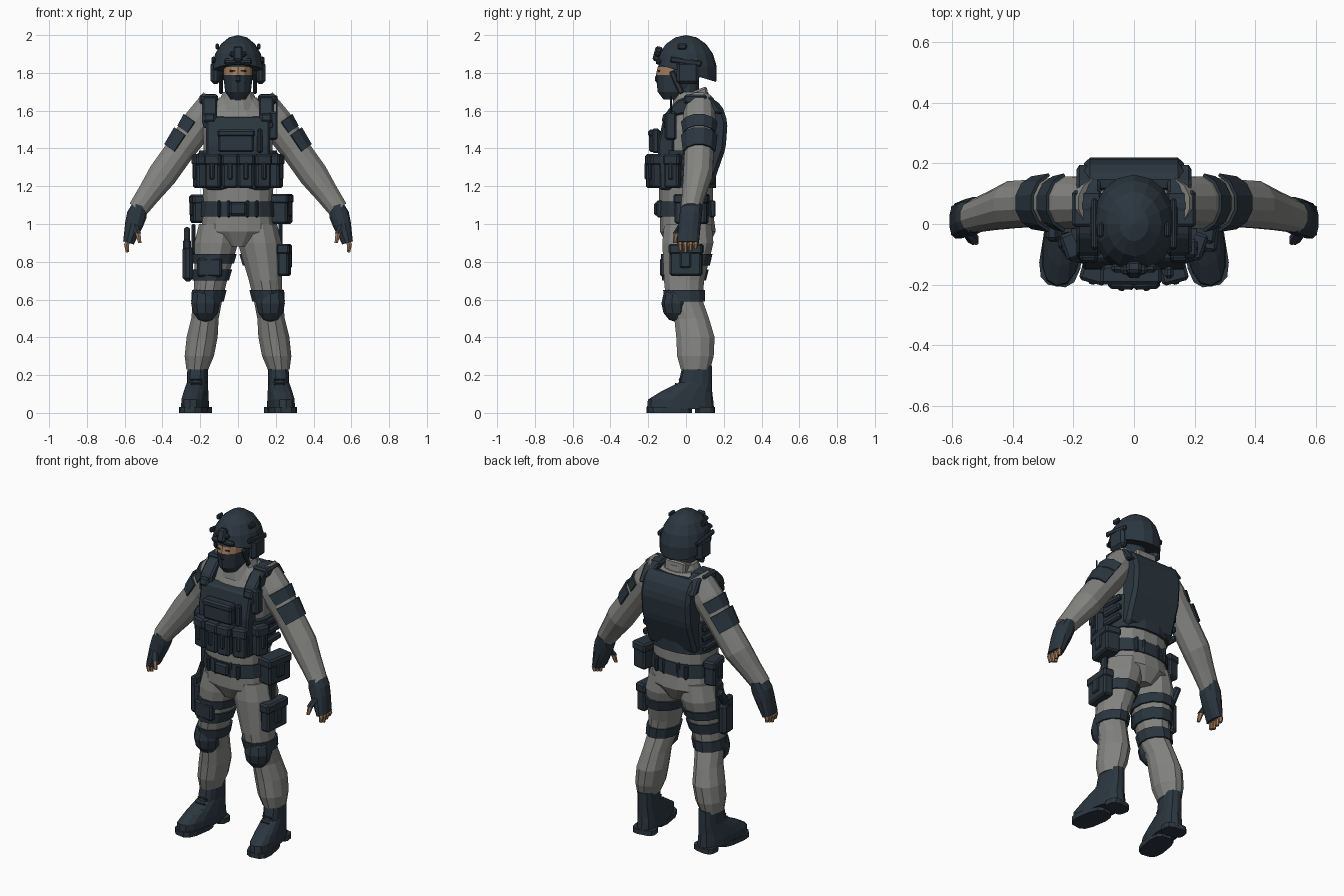
import bpy, bmesh
from math import cos, sin, pi, radians, copysign
from mathutils import Matrix, Vector

cube = bpy.data.objects.get("Cube")
if cube:
    bpy.data.objects.remove(cube, do_unlink=True)


def material(name, red, green, blue):
    m = bpy.data.materials.new(name)
    m.use_nodes = True
    m.diffuse_color = (red, green, blue, 1)
    bsdf = m.node_tree.nodes["Principled BSDF"]
    bsdf.inputs["Base Color"].default_value = m.diffuse_color
    bsdf.inputs["Roughness"].default_value = .9
    return m


GREY = material("grey cloth", .23, .23, .22)
DARK = material("dark navy gear", .024, .037, .05)
SKIN = material("skin", .36, .2, .11)


def finish(name, bm, mat):
    bmesh.ops.recalc_face_normals(bm, faces=bm.faces)
    mesh = bpy.data.meshes.new(name)
    bm.to_mesh(mesh)
    bm.free()
    mesh.materials.append(mat)
    obj = bpy.data.objects.new(name, mesh)
    bpy.context.collection.objects.link(obj)
    return obj


def oval_point(ring, axis, angle, power):
    """Point on a rounded-square oval; axis is the direction of its width."""
    x, y, z, width, depth = ring
    c, s = cos(angle), sin(angle)
    across = axis * width * copysign(abs(c) ** power, c)
    return Vector((x, y, z)) + across + Vector((0, depth * copysign(abs(s) ** power, s), 0))


def loft(name, rings, mat, sides=12, power=1, side=1, follow=False, keep=None, turn=Matrix()):
    """Skin over ovals (x, y, z, width, depth); keep leaves an open patch by face normal."""
    bm, loops = bmesh.new(), []
    for i, ring in enumerate(rings):
        axis = Vector((1, 0, 0))
        if follow:
            a, b = rings[max(i - 1, 0)], rings[min(i + 1, len(rings) - 1)]
            axis = Vector((b[2] - a[2], 0, a[0] - b[0])).normalized()
        points = [turn @ oval_point(ring, axis, 2 * pi * (k + .5) / sides, power) for k in range(sides)]
        loops.append([bm.verts.new((p.x * side, p.y, p.z)) for p in points])
    for a, b in zip(loops, loops[1:]):
        for k in range(sides):
            bm.faces.new((a[k - 1], a[k], b[k], b[k - 1]))
    caps = [bm.faces.new(loops[0]), bm.faces.new(loops[-1])]
    if keep:
        bmesh.ops.recalc_face_normals(bm, faces=bm.faces)
        unwanted = [f for f in bm.faces if f in caps or not keep(f.normal)]
        bmesh.ops.delete(bm, geom=unwanted, context="FACES")
    obj = finish(name, bm, mat)
    if keep:
        obj.modifiers.new("Thickness", "SOLIDIFY").thickness = .01
    return obj


def stack(name, rows, mat, **options):
    """Centred loft from rows of (z, y, width, depth)."""
    return loft(name, [(0, y, z, width, depth) for z, y, width, depth in rows], mat, **options)


def egg(name, center, size, segments, cut=None):
    """Faceted ellipsoid, optionally cut off below a sloping plane."""
    bm = bmesh.new()
    bmesh.ops.create_uvsphere(bm, u_segments=segments, v_segments=segments // 2 + 1, radius=1)
    bm.transform(Matrix.Translation(center) @ Matrix.Diagonal((*size, 1)))
    if cut:
        geom = bm.verts[:] + bm.edges[:] + bm.faces[:]
        bmesh.ops.bisect_plane(bm, geom=geom, plane_co=center, plane_no=cut, clear_inner=True)
        bmesh.ops.holes_fill(bm, edges=bm.edges[:])
    return finish(name, bm, DARK)


def box(name, center, size, bevel=.01, turn=0, lean=0):
    """Bevelled box, turned about z and leaned about x in degrees."""
    bm = bmesh.new()
    bmesh.ops.create_cube(bm, size=1)
    bmesh.ops.scale(bm, vec=size, verts=bm.verts)
    bmesh.ops.bevel(bm, geom=bm.edges[:], offset=min(bevel, min(size) / 3), segments=1, affect="EDGES")
    rotation = Matrix.Rotation(radians(turn), 4, "Z") @ Matrix.Rotation(radians(lean), 4, "X")
    bm.transform(Matrix.Translation(center) @ rotation)
    return finish(name, bm, DARK)


def pouch(name, center, size, turn=0):
    """Box with an overhanging lid and a closing tab."""
    width, depth, height = size
    center = Vector(center)
    outward = Matrix.Rotation(radians(turn), 3, "Z") @ Vector((0, -depth / 2, 0))
    box(name, center, size, turn=turn)
    box(name + "_lid", center + Vector((0, 0, height / 3)), (width + .01, depth + .01, height / 3), turn=turn)
    box(name + "_tab", center + outward, (width / 3, .02, height / 2), turn=turn)


def prism(name, outline, left, right, bevel):
    """Side profile of (y, z) points pushed across x."""
    bm = bmesh.new()
    face = bm.faces.new([bm.verts.new((left, y, z)) for y, z in outline])
    pushed = bmesh.ops.extrude_face_region(bm, geom=[face])["geom"]
    moved = [v for v in pushed if isinstance(v, bmesh.types.BMVert)]
    bmesh.ops.translate(bm, vec=(right - left, 0, 0), verts=moved)
    bmesh.ops.recalc_face_normals(bm, faces=bm.faces)
    bmesh.ops.bevel(bm, geom=bm.edges[:], offset=bevel, segments=1, affect="EDGES")
    return finish(name, bm, DARK)


# Shirt, collar and belt
squarish = dict(sides=16, power=.85)
stack("torso", [(.88, .01, .07, .11), (.96, .01, .2, .15), (1.1, 0, .18, .14), (1.3, .01, .18, .14),
                (1.5, .03, .19, .14), (1.6, .05, .18, .12), (1.67, .04, .1, .09)], GREY, **squarish)
stack("collar", [(1.6, .03, .13, .11), (1.66, .03, .1, .1), (1.7, .03, .08, .09)], GREY)
prism("collar_back", [(.03, 1.66), (.12, 1.66), (.11, 1.73), (.03, 1.7)], -.07, .07, .01).data.materials[0] = GREY
stack("shirt_hem", [(1.1, 0, .185, .145), (1.19, 0, .19, .145)], GREY, **squarish)
stack("belt", [(1.04, 0, .2, .155), (1.12, 0, .195, .15)], DARK, **squarish)
box("buckle", (0, -.155, 1.08), (.09, .03, .07))
for x in (-.1, -.05, .05, .1):
    for y in (-.14, .14):
        box("belt_keeper", (x, y, 1.08), (.02, .03, .09))

# Armour vest
stack("cummerbund", [(1.19, .01, .195, .15), (1.39, .01, .21, .155)], DARK, **squarish)
prism("front_carrier", [(-.07, 1.18), (-.14, 1.18), (-.15, 1.42), (-.12, 1.56), (-.06, 1.57)], -.17, .17, .01)
prism("back_carrier", [(.08, 1.2), (.14, 1.2), (.21, 1.4), (.22, 1.54), (.19, 1.63), (.13, 1.67), (.08, 1.6)],
      -.165, .165, .02)
box("admin_pouch", (-.01, -.165, 1.44), (.19, .06, .12))
box("admin_flap", (-.01, -.17, 1.48), (.2, .06, .04))
box("chest_knife", (.115, -.16, 1.44), (.03, .04, .13))
box("radio", (.185, -.08, 1.52), (.05, .06, .15))
box("radio_antenna", (.205, -.08, 1.63), (.01, .01, .1))
for i in (-1, 1):
    for x, y, angle in ((.04, -.18, 3), (.13, -.16, 15), (.2, -.07, 70)):
        pouch("magazine_pouch", (i * x, y, 1.28), (.08, .06, .18), i * angle)
    for row in range(3):
        box("side_webbing", (i * .2, .05, 1.24 + row * .06), (.03, .14, .04))
    prism("shoulder_strap", [(-.12, 1.5), (-.1, 1.6), (-.04, 1.66), (.06, 1.69), (.14, 1.67), (.2, 1.58),
                             (.05, 1.6), (-.06, 1.57)], i * .11, i * .19, .01)
    box("strap_pad", (i * .155, .05, 1.66), (.1, .12, .05))
    box("strap_buckle", (i * .15, -.11, 1.56), (.06, .03, .05), lean=-15)

# Belt pouches
pouch("left_hip_pouch", (.23, .03, 1.08), (.17, .09, .16), 80)
pouch("right_hip_pouch", (-.21, .03, 1.08), (.12, .07, .15), -80)

# Head and mask, with bare skin around the eyes
head = stack("head", [(1.66, -.07, .04, .05), (1.7, -.06, .07, .09), (1.79, -.04, .08, .12),
                      (1.83, -.04, .08, .11), (1.9, -.02, .08, .1)], DARK, sides=14)
head.data.materials.append(SKIN)
for face in head.data.polygons:
    if 1.79 < face.center.z < 1.83 and face.center.y < -.06:
        face.material_index = 1
stack("neck", [(1.6, 0, .06, .07), (1.8, 0, .06, .07)], DARK)
box("nose_cover", (0, -.15, 1.77), (.03, .03, .04))

# Helmet
egg("helmet", (0, 0, 1.8), (.14, .165, .2), 16, cut=(0, .3, 1))
box("helmet_mount", (0, -.15, 1.9), (.05, .04, .08), lean=-15)
box("helmet_mount_bar", (0, -.15, 1.9), (.09, .03, .03), lean=-15)
box("helmet_brim", (0, -.145, 1.86), (.15, .03, .03))
for i in (-1, 1):
    box("eye", (i * .03, -.145, 1.81), (.03, .008, .008), turn=i * 12)
    box("ear_cup", (i * .12, .01, 1.8), (.05, .12, .12), bevel=.02)
    box("helmet_rail", (i * .13, 0, 1.86), (.02, .17, .03), lean=-8)
    box("helmet_patch", (i * .11, -.02, 1.94), (.02, .05, .03))
    box("chin_strap", (i * .09, -.05, 1.75), (.02, .03, .13), lean=25)


def arm_ring(x, radius):
    """Arm cross-section; the forearm bends forward past the elbow."""
    return (x, .07 - max(0, x - .38) * .3, 1.82 - 1.4 * x, radius, radius)


def leg_ring(z, y, radius):
    """Leg cross-section on a line that spreads toward the foot."""
    return (.25 - .15 * z, y, z, radius, radius + .02)


sleeve = [arm_ring(*row) for row in ((.12, .08), (.2, .09), (.3, .08), (.4, .08), (.47, .065), (.53, .055))]
trousers = [leg_ring(*row) for row in ((1, .01, .11), (.9, .01, .12), (.7, -.01, .09), (.6, -.01, .08),
                                       (.5, .03, .075), (.4, .05, .085), (.3, .05, .08), (.23, .05, .06))]
palm = [(.52 + i * .015, .03 - i * .005, 1.1 - i * .05, radius, .06)
        for i, radius in enumerate((.04, .055, .05, .04, .03))]


def strap(name, top, bottom, **options):
    """Band that hugs the leg between two heights."""
    def hug(z):
        for a, b in zip(trousers, trousers[1:]):
            if a[2] >= z >= b[2]:
                ring = Vector(a).lerp(Vector(b), (a[2] - z) / (a[2] - b[2]))
                return (*ring[:3], ring[3] + .01, ring[4] + .01)
    return loft(name, [hug(top), hug(bottom)], DARK, **options)


# Arms, hands, legs and boots, the same on both sides
for side, word in ((1, "left_"), (-1, "right_")):
    limb = dict(side=side, follow=True)
    loft(word + "sleeve", sleeve, GREY, **limb)
    for start, end in ((.21, .25), (.26, .32)):
        loft(word + "arm_patch", [arm_ring(start, .1), arm_ring(end, .09)], DARK,
             keep=lambda normal: normal.x * side + normal.z > .1, **limb)
    loft(word + "glove", palm, DARK, power=.85, **limb)
    for finger in range(4):
        y = finger * .027 - .03
        loft(word + "finger", [(.575, y, .93, .014, .013), (.59, y, .89, .015, .013),
                               (.585, y, .85 + abs(finger - 1) * .01, .01, .01)], SKIN, sides=6, **limb)
    loft(word + "thumb_sleeve", [(.55, -.02, 1, .02, .02), (.53, -.05, .95, .02, .02)], DARK, sides=6, side=side)
    loft(word + "thumb", [(.53, -.05, .95, .016, .016), (.52, -.06, .9, .01, .01)], SKIN, sides=6, side=side)
    loft(word + "trouser_leg", trousers, GREY, side=side)
    strap(word + "knee_strap", .65, .59, side=side)
    egg(word + "knee_pad", (side * .172, -.05, .58), (.08, .08, .1), 10)
    # Boot, toes turned a little outward
    heel = Matrix.Translation((.215, .05, 0))
    toe_out = heel @ Matrix.Rotation(radians(9), 4, "Z") @ heel.inverted()
    shoe = dict(side=side, turn=toe_out)
    boot = [(.215, y, z, .04 + length * .15, length) for z, y, length in
            ((.02, -.03, .18), (.07, -.03, .175), (.11, 0, .14), (.16, .05, .09), (.25, .06, .08))]
    loft(word + "boot", boot, DARK, sides=14, power=.8, **shoe)
    for part, y, length in (("front_sole", -.09, .12), ("heel", .1, .05)):
        loft(word + part, [(.215, y, z, .07, length) for z in (0, .03)], DARK, power=.65, **shoe)
    for lace in range(4):
        box(word + "lace", (side * .22, lace * .02 - .07, .125 + lace * .025), (.06, .02, .01), lean=-40)

# Thigh gear: holster on the right, pouch on the left
strap("upper_holster_strap", .84, .79, side=-1)
strap("lower_holster_strap", .76, .7, side=-1)
box("strap_pouch", (-.15, -.11, .77), (.13, .04, .1), turn=-8)
box("holster", (-.265, -.01, .79), (.055, .1, .19), bevel=.02)
box("holster_hanger", (-.235, .01, .92), (.02, .06, .16))
box("pistol_slide", (-.27, -.02, .89), (.04, .07, .06))
box("pistol_grip", (-.27, .03, .93), (.03, .05, .11), lean=-35)
strap("left_thigh_strap", .84, .78, keep=lambda normal: normal.y > -.1)
pouch("thigh_pouch", (.245, 0, .81), (.17, .06, .17), 85)
box("thigh_hanger", (.225, .01, .95), (.02, .05, .14))
